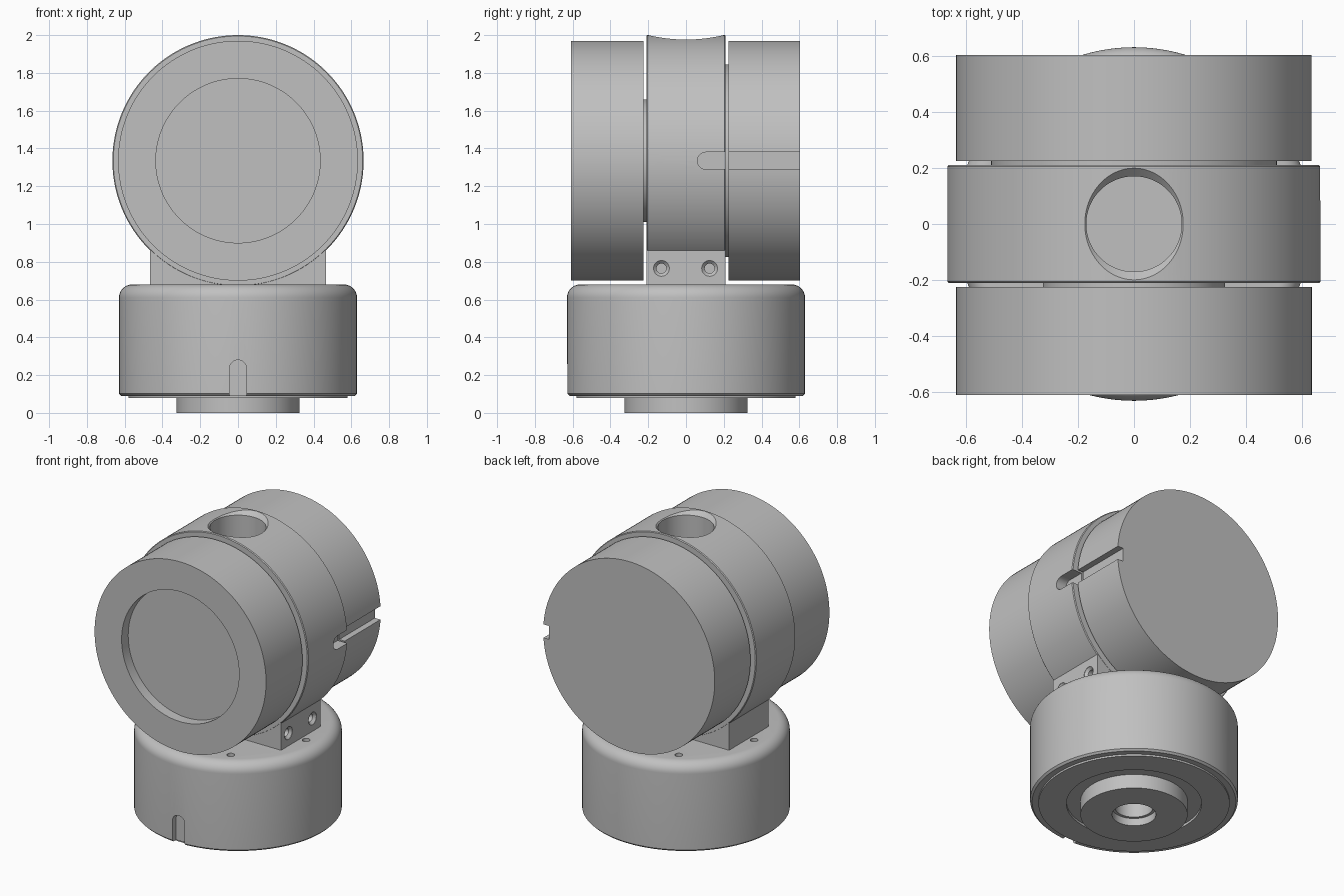
import bpy, bmesh, math
from mathutils import Matrix, Vector

if "Cube" in bpy.data.objects:
    bpy.data.objects.remove(bpy.data.objects["Cube"])

CZ = 1.335                                   # height of the horizontal drum axis
TO_Y = Matrix.Rotation(-math.pi / 2, 4, 'X')  # lathe axis onto +y
TO_X = Matrix.Rotation(math.pi / 2, 4, 'Y')   # lathe axis onto +x

grey = bpy.data.materials.new("satin grey")
grey.diffuse_color = (0.53, 0.53, 0.53, 1)
grey.use_nodes = True
grey.node_tree.nodes["Principled BSDF"].inputs["Base Color"].default_value = grey.diffuse_color


def finish(bm, name):
    bmesh.ops.recalc_face_normals(bm, faces=bm.faces)
    mesh = bpy.data.meshes.new(name)
    bm.to_mesh(mesh)
    bm.free()
    mesh.materials.append(grey)
    ob = bpy.data.objects.new(name, mesh)
    bpy.context.collection.objects.link(ob)
    return ob


def lathe(name, profile, loc=(0, 0, 0), turn=Matrix(), seg=128):
    """Revolve (radius, height) points and cap both ends."""
    bm = bmesh.new()
    m = Matrix.Translation(loc) @ turn
    rings = []
    for r, h in profile:
        angles = [2 * math.pi * i / seg for i in range(seg)]
        rings.append([bm.verts.new(m @ Vector((r * math.cos(a), r * math.sin(a), h)))
                      for a in angles])
    for a, b in zip(rings, rings[1:]):
        for i in range(seg):
            j = (i + 1) % seg
            bm.faces.new((a[i], a[j], b[j], b[i]))
    bm.faces.new(rings[0])
    bm.faces.new(rings[-1])
    return finish(bm, name)


def box(name, lo, hi):
    bm = bmesh.new()
    bmesh.ops.create_cube(bm, size=1)
    for v in bm.verts:
        v.co = [l if c < 0 else h for c, l, h in zip(v.co, lo, hi)]
    return finish(bm, name)


def combine(ob, tools, operation='DIFFERENCE'):
    """Apply booleans one by one and remove the helper objects."""
    bpy.context.view_layer.objects.active = ob
    for t in tools:
        t.hide_render = True
        mod = ob.modifiers.new("cut", 'BOOLEAN')
        mod.operation, mod.solver, mod.object = operation, 'EXACT', t
        bpy.ops.object.modifier_apply(modifier=mod.name)
        bpy.data.objects.remove(t)


# Base: round cup with filleted top, stepped underside, boss and bore
fillet = [(0.56 + 0.07 * math.cos(a), 0.61 + 0.07 * math.sin(a))
          for a in [math.pi / 2 * i / 10 for i in range(11)]]
base = lathe("base", [(0.115, 0.3), (0.115, 0.05), (0.133, 0.05), (0.133, 0),
                      (0.325, 0), (0.325, 0.095), (0.41, 0.095), (0.41, 0.078),
                      (0.58, 0.078), (0.58, 0.09), (0.618, 0.09), (0.63, 0.102)] + fillet)
holes = [lathe("hole_cutter", [(0.024, 0.6), (0.024, 0.75)],
               (0.505 * math.cos(a), 0.505 * math.sin(a), 0), seg=24)
         for a in [math.pi / 3 * i for i in range(6)]]
slot = [box("slot_cutter", (-0.045, -0.7, 0.0), (0.045, -0.59, 0.235)),
        lathe("slot_end_cutter", [(0.045, -0.7), (0.045, -0.59)], (0, 0, 0.235), TO_Y, 32)]
combine(base, holes + slot)

# Centre ring with its neck block
ring = lathe("centre_ring", [(0.66, -0.21), (0.665, -0.205), (0.665, 0.205), (0.66, 0.21)],
             (0, 0, CZ), TO_Y, 160)
combine(ring, [box("neck", (-0.465, -0.209, 0.67), (0.465, 0.209, 1.1))], 'UNION')

# Countersunk top bore, neck screw holes and index slot in the ring
bore = lathe("bore_cutter", [(0.17, 1.4), (0.17, 1.971), (0.25, 2.051)], seg=96)
screws = [lathe("screw_cutter", [(0.026, 0.3), (0.026, 0.447), (0.042, 0.463), (0.042, 0.5)],
                (0, y, 0.765), TO_X, 32) for y in (-0.13, 0.125)]
slot = [box("slot_cutter", (0.592, 0.105, CZ - 0.045), (0.8, 0.4, CZ + 0.045)),
        lathe("slot_end_cutter", [(0.045, 0.592), (0.045, 0.8)], (0, 0.105, CZ), TO_X, 32)]
combine(ring, [bore] + screws + slot)

# Front drum with round recess, back drum with the slot running on
front_drum = lathe("front_drum", [(0.435, -0.54), (0.435, -0.61), (0.635, -0.61), (0.635, -0.225)],
                   (0, 0, CZ), TO_Y)
back_drum = lathe("back_drum", [(0.635, 0.225), (0.635, 0.603)], (0, 0, CZ), TO_Y)
combine(back_drum, [box("slot_cutter", (0.592, 0.1, CZ - 0.045), (0.8, 0.8, CZ + 0.045))])

# Spacer hubs in the narrow gaps
front_hub = lathe("front_hub", [(0.325, -0.226), (0.325, -0.209)], (0, 0, CZ), TO_Y)
back_hub = lathe("back_hub", [(0.51, 0.209), (0.51, 0.226)], (0, 0, CZ), TO_Y)

# Smooth the round walls, keep edges crisp
bpy.ops.object.select_all(action='DESELECT')
for ob in (base, ring, front_drum, back_drum, front_hub, back_hub):
    ob.select_set(True)
bpy.context.view_layer.objects.active = base
bpy.ops.object.shade_smooth_by_angle(angle=math.radians(25))
